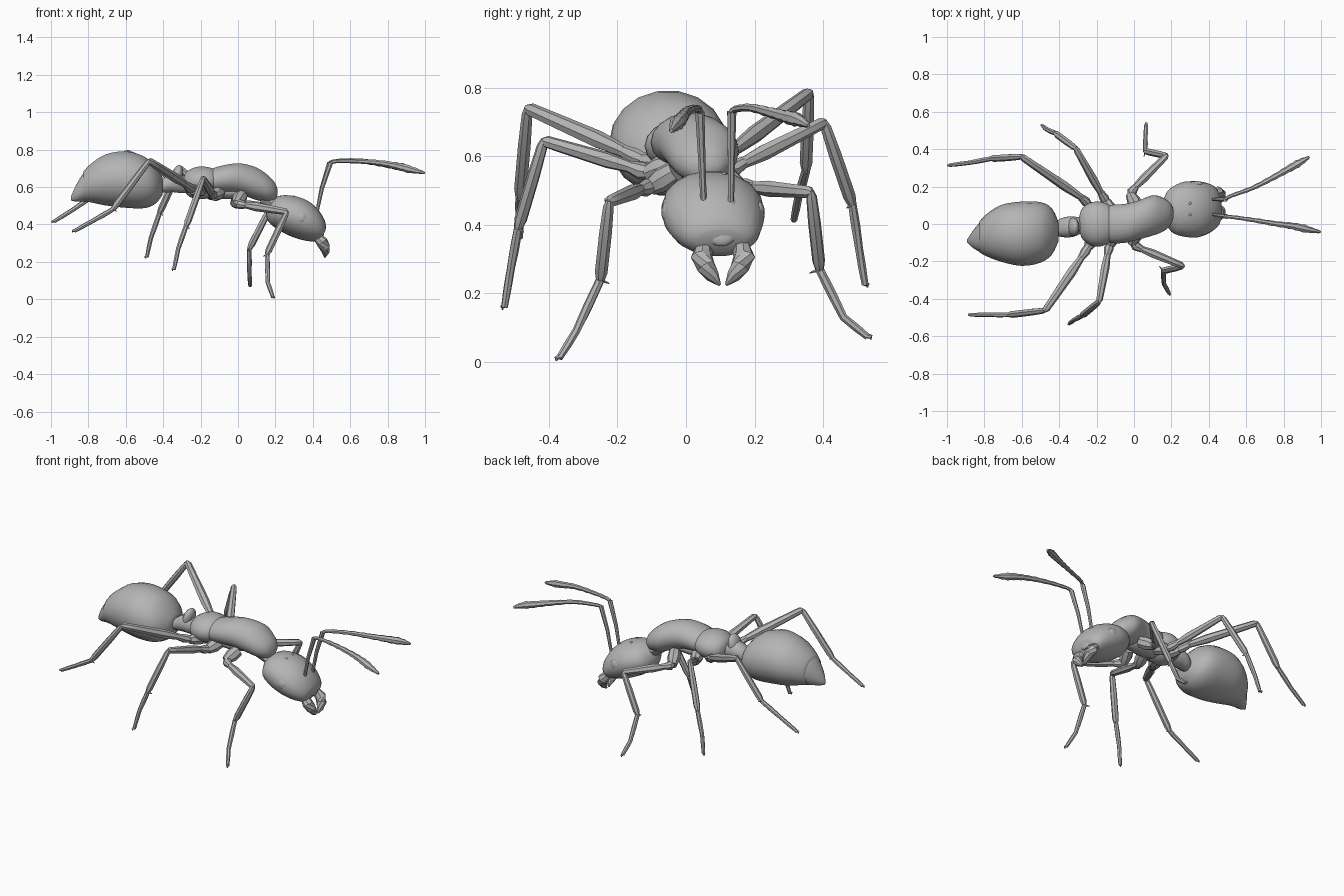
import bpy, bmesh, math
from mathutils import Vector

mat = bpy.data.materials.new("matte grey")
mat.diffuse_color = (0.46, 0.46, 0.46, 1)


def resample(rings, steps):
    """Smooth curve through the ring data (centre and both radii)."""
    out = []
    for i in range(len(rings) - 1):
        p = [rings[max(0, min(len(rings) - 1, i + k))] for k in (-1, 0, 1, 2)]
        for s in range(steps):
            t = s / steps
            out.append([0.5 * (2 * b + (c - a) * t + (2 * a - 5 * b + 4 * c - d) * t * t
                               + (3 * b - a - 3 * c + d) * t ** 3) for a, b, c, d in zip(*p)])
    return out + [list(rings[-1])]


def tube(bm, rings, sides, axis=None):
    """Skin elliptical rings (x, y, z, side radius, up radius)."""
    loops = []
    for i, r in enumerate(rings):
        c = Vector(r[:3])
        t = axis or (Vector(rings[min(i + 1, len(rings) - 1)][:3]) - Vector(rings[max(i - 1, 0)][:3]))
        t = t.normalized()
        side = Vector((0, 0, 1)).cross(t)
        side = side.normalized() if side.length > 1e-3 else Vector((0, 1, 0))
        up = t.cross(side)
        ra, rb = max(r[3], 0.002), max(r[4], 0.002)
        ring = []
        for k in range(sides):
            a = 2 * math.pi * k / sides
            ring.append(bm.verts.new(c + side * ra * math.cos(a) + up * rb * math.sin(a)))
        loops.append(ring)
    for a, b in zip(loops, loops[1:]):
        for k in range(sides):
            n = (k + 1) % sides
            bm.faces.new((a[k], a[n], b[n], b[k]))
    bm.faces.new(loops[0][::-1])
    bm.faces.new(loops[-1])


def finish(bm, name, angle=35):
    bmesh.ops.recalc_face_normals(bm, faces=bm.faces)
    me = bpy.data.meshes.new(name)
    bm.to_mesh(me)
    bm.free()
    ob = bpy.data.objects.new(name, me)
    bpy.context.collection.objects.link(ob)
    me.materials.append(mat)
    bpy.ops.object.select_all(action='DESELECT')
    ob.select_set(True)
    bpy.context.view_layer.objects.active = ob
    bpy.ops.object.shade_smooth_by_angle(angle=math.radians(angle))
    return ob


def body(name, rings, axis=(1, 0, 0), steps=3, sides=18):
    bm = bmesh.new()
    tube(bm, resample(rings, steps), sides, Vector(axis))
    return finish(bm, name, 45)


def blob(name, loc, scale, rot=(0, 0, 0)):
    bpy.ops.mesh.primitive_uv_sphere_add(segments=12, ring_count=8, location=loc, rotation=rot)
    ob = bpy.context.object
    ob.name = name
    ob.scale = scale
    ob.data.materials.append(mat)
    bpy.ops.object.shade_smooth_by_angle(angle=math.radians(45))
    return ob


def limb(bm, points, radii, sides=7):
    tube(bm, [(*p, r, r) for p, r in zip(points, radii)], sides)


# Abdomen: main shell and pointed tail plate
body("abdomen", [(-.825, -.068, .603, .084, .083), (-.79, -.06, .62, .112, .103),
                 (-.71, -.05, .638, .152, .138), (-.60, -.052, .64, .172, .153),
                 (-.50, -.045, .625, .162, .14), (-.44, -.04, .61, .125, .10),
                 (-.405, -.04, .605, .055, .05)])
body("abdomen_tip", [(-.892, -.09, .54, .008, .012), (-.865, -.083, .567, .042, .046),
                     (-.825, -.07, .60, .079, .078), (-.79, -.062, .617, .10, .092)])

# Waist with its upright scale
body("waist", [(-.43, -.035, .60, .028, .028), (-.395, -.02, .61, .048, .042),
               (-.35, -.016, .625, .056, .055), (-.305, -.012, .62, .050, .055),
               (-.25, 0, .60, .03, .035)], steps=2, sides=10)
blob("waist_scale", (-.325, -.015, .66), (.030, .050, .060), (0, .25, 0))

# Thorax: rear lobe and long front lobe
body("rear_thorax", [(-.293, .005, .62, .035, .03), (-.275, .003, .625, .085, .058),
                     (-.22, 0, .63, .118, .079), (-.16, 0, .632, .115, .076),
                     (-.11, 0, .635, .085, .055)])
body("front_thorax", [(-.17, 0, .63, .07, .045), (-.13, 0, .635, .10, .068),
                      (-.05, .003, .645, .104, .078), (.02, .02, .642, .104, .085),
                      (.10, .046, .617, .108, .088), (.16, .05, .592, .088, .072),
                      (.198, .053, .578, .055, .045), (.212, .055, .572, .015, .012)])
body("neck", [(.12, .05, .55, .05, .04), (.17, .058, .52, .045, .04),
              (.22, .065, .49, .05, .04)], sides=10, steps=2)

# Head, eyes, face plate and simple eyes on the crown
body("head", [(.165, .06, .503, .04, .035), (.20, .066, .486, .115, .08),
              (.265, .075, .46, .146, .102), (.33, .080, .43, .150, .105),
              (.39, .088, .395, .136, .09), (.435, .098, .363, .108, .062),
              (.452, .102, .352, .07, .035)], axis=(.295, .035, -.155))
blob("left_eye", (.335, .212, .437), (.034, .018, .032))
blob("right_eye", (.335, -.054, .437), (.034, .018, .032))
blob("face_plate", (.435, .103, .385), (.022, .05, .05), (0, -.35, 0))
for i, y in enumerate((.05, .08, .11)):
    blob(f"crown_eye_{i + 1}", (.30 + .02 * (i == 1), y, .548 - .008 * (i == 1)), (.008, .008, .006))
for name, y in (("right_antenna_socket", .055), ("left_antenna_socket", .131)):
    blob(name, (.413, y, .458), (.02, .018, .02))

# Jaws, mirrored about the middle of the face
for name, s in (("right_jaw", -1), ("left_jaw", 1)):
    bm = bmesh.new()
    path = [(.415, .052, .345, .024, .022), (.450, .062, .305, .032, .032), (.464, .050, .278, .030, .028),
            (.468, .030, .25, .020, .020), (.464, .009, .224, .004, .004)]
    tube(bm, [(x, .108 + s * y, z, a, b) for x, y, z, a, b in path], 8)
    finish(bm, name)


# Antennae: straight stalk, then a beaded whip thickening to a club
def antenna(name, base, elbow, whip):
    bm = bmesh.new()
    mid = [(a + b) / 2 - .008 * (i == 0) for i, (a, b) in enumerate(zip(base, elbow))]
    limb(bm, [base, mid, elbow], (.009, .011, .014))
    pts = resample([elbow] + whip, 4)
    rings = []
    for i, p in enumerate(pts):
        t = i / (len(pts) - 1)
        r = (.010 + .011 * min(1, t / .75) ** 2) * (1.08 if i % 2 else .92)
        r *= min(1, .3 + (1 - t) * 3.5)
        rings.append((*p, r, r))
    tube(bm, rings, 7)
    finish(bm, name)


antenna("right_antenna", (.42, .052, .455), (.495, .04, .73),
        [(.53, .036, .738), (.64, .02, .738), (.76, 0, .729), (.85, -.012, .712),
         (.93, -.03, .692), (.998, -.043, .675)])
antenna("left_antenna", (.42, .131, .455), (.49, .133, .73),
        [(.52, .15, .739), (.63, .19, .742), (.73, .24, .73), (.82, .29, .716),
         (.89, .33, .705), (.937, .358, .69)])


# Legs: hip, thigh, shin with spur, and jointed foot with a small claw
def leg(name, hip, hip_end, thigh, knee, ankle, foot, tip, fat=1.0):
    hip, hip_end, thigh, knee, ankle, foot, tip = map(Vector, (hip, hip_end, thigh, knee, ankle, foot, tip))
    bm = bmesh.new()
    limb(bm, [hip, hip.lerp(hip_end, .5), hip_end], (.034, .038, .025), 8)
    limb(bm, [hip_end.lerp(hip, .15), hip_end.lerp(thigh, .5), thigh.lerp(knee, .06)], (.020, .026, .018), 8)
    limb(bm, [thigh.lerp(knee, t) for t in (0, .3, .75, .97, 1.02)],
         [r * fat for r in (.016, .024, .020, .018, .008)])
    limb(bm, [knee.lerp(ankle, t) for t in (-.02, .06, .4, .9, 1)], (.009, .016, .019, .019, .013))
    limb(bm, [ankle, ankle.lerp(foot, .5), foot, foot.lerp(tip, .5), tip], (.013, .014, .012, .012, .010))
    out = (tip - foot).normalized()
    flat = Vector((out.x, out.y, 0)).normalized()
    claw = tip + flat * .010
    limb(bm, [tip - out * .006, claw, claw + Vector((0, 0, -.008))], (.009, .007, .003), 5)
    spur = (ankle - knee).normalized() * .012 - flat * .03
    limb(bm, [ankle, ankle + spur], (.006, .002), 5)
    finish(bm, name)


leg("front_right_leg", (.02, -.03, .555), (-.012, -.105, .51), (.03, -.13, .505),
    (.262, -.225, .467), (.155, -.25, .24), (.16, -.32, .09), (.187, -.37, .011))
leg("front_left_leg", (.02, .08, .555), (-.02, .16, .51), (.0, .19, .51),
    (.175, .365, .495), (.06, .39, .27), (.062, .46, .13), (.065, .53, .073))
leg("middle_right_leg", (-.10, -.04, .575), (-.13, -.115, .55), (-.14, -.15, .565),
    (-.187, -.415, .645), (-.278, -.49, .39), (-.32, -.512, .27), (-.343, -.53, .16))
leg("middle_left_leg", (-.12, .05, .575), (-.15, .125, .555), (-.17, .155, .575),
    (-.31, .403, .70), (-.42, .485, .46), (-.465, .505, .33), (-.487, .523, .225))
leg("rear_right_leg", (-.20, -.04, .58), (-.245, -.125, .585), (-.275, -.17, .61),
    (-.475, -.462, .74), (-.67, -.485, .48), (-.775, -.485, .42), (-.875, -.485, .365), 1.1)
leg("rear_left_leg", (-.20, .04, .58), (-.245, .105, .59), (-.27, .135, .615),
    (-.60, .36, .785), (-.765, .35, .56), (-.88, .328, .48), (-.985, .315, .415), 1.1)

# Low pads on the chest underside joining the hips
blob("chest_underside", (-.05, .01, .575), (.14, .06, .04))
blob("rear_underside", (-.20, 0, .575), (.08, .07, .04))
